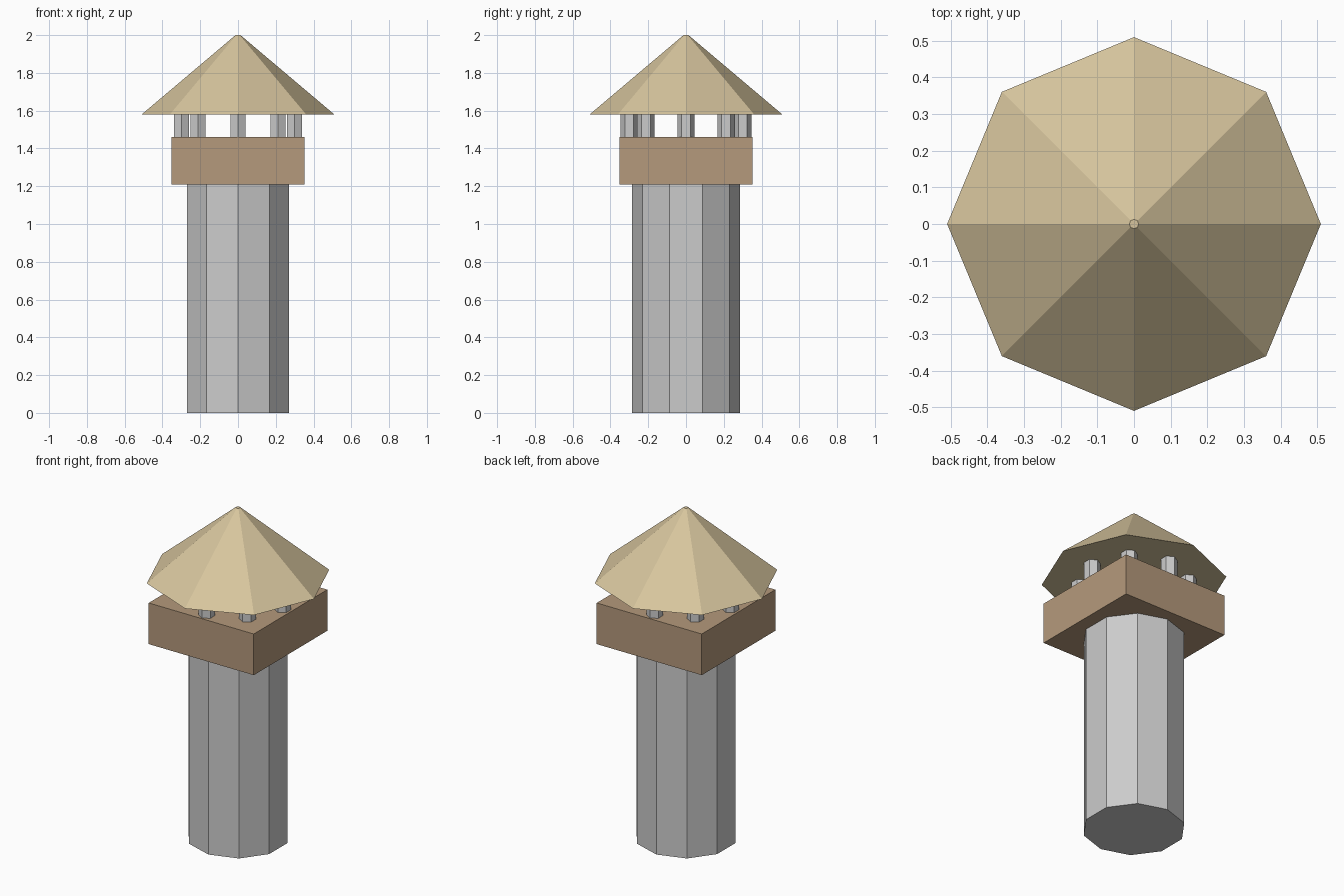
import bpy
from math import pi, sin, cos, radians

if "Cube" in bpy.data.objects:
    bpy.data.objects.remove(bpy.data.objects["Cube"])


def paint(obj, name, color):
    mat = bpy.data.materials.new(name)
    mat.diffuse_color = color
    mat.use_nodes = True
    mat.node_tree.nodes["Principled BSDF"].inputs["Base Color"].default_value = mat.diffuse_color
    obj.data.materials.append(mat)


def prism(name, sides, r1, r2, z0, z1, x=0, y=0, turn=0):
    bpy.ops.mesh.primitive_cone_add(vertices=sides, radius1=r1, radius2=r2,
                                    depth=z1 - z0, location=(x, y, (z0 + z1) / 2))
    obj = bpy.context.object
    obj.name = name
    obj.rotation_euler.z = turn
    return obj


# ten-sided tower shaft
prism("tower_shaft", 10, 0.285, 0.285, 0, 1.21)

# square gallery block
bpy.ops.mesh.primitive_cube_add(size=1, location=(0, 0, 1.335))
gallery = bpy.context.object
gallery.name = "gallery"
gallery.scale = (0.706, 0.706, 0.25)
paint(gallery, "wood", (0.46, 0.32, 0.2, 1))

# ring of eight posts carrying the roof
for i in range(8):
    a = i * pi / 4
    prism(f"post_{i + 1}", 6, 0.046, 0.046, 1.46, 1.58,
          0.3 * cos(a), 0.3 * sin(a))

# eight-sided roof with a tiny flat tip
roof = prism("roof", 8, 0.51, 0.013, 1.58, 2.0)
paint(roof, "thatch", (0.68, 0.56, 0.34, 1))
